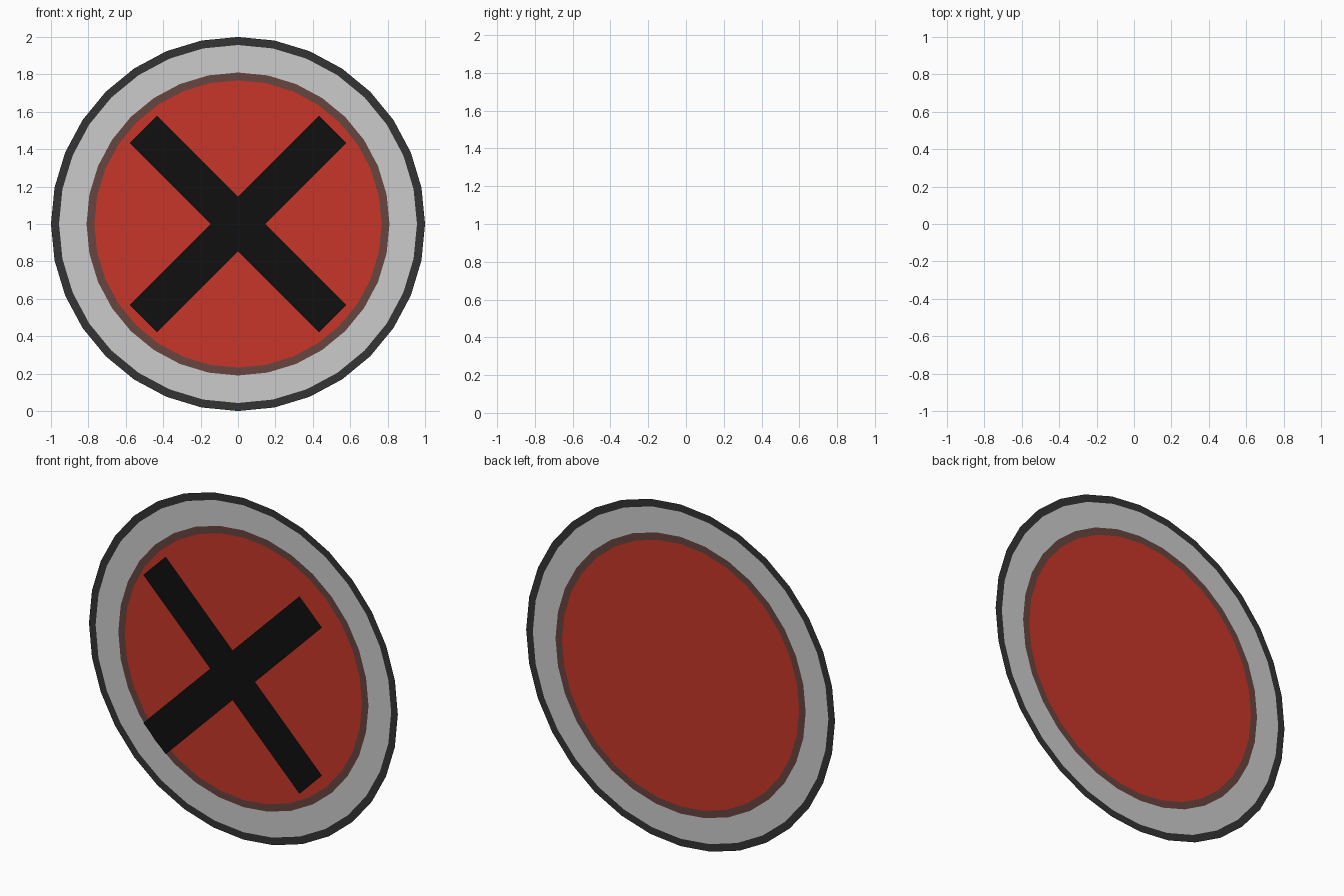
import bpy
import math

if "Cube" in bpy.data.objects:
    bpy.data.objects.remove(bpy.data.objects["Cube"])

SIDES = 32
CENTRE_Z = 1.0
DISC_Y = 0.05
CROSS_Y = -0.05


def material(name, rgb):
    mat = bpy.data.materials.new(name)
    mat.diffuse_color = (*rgb, 1.0)
    mat.use_nodes = True
    mat.node_tree.nodes["Principled BSDF"].inputs["Base Color"].default_value = mat.diffuse_color
    return mat


def add_object(name, verts, faces, mat=None):
    mesh = bpy.data.meshes.new(name)
    mesh.from_pydata(verts, [], faces)
    mesh.update()
    obj = bpy.data.objects.new(name, mesh)
    bpy.context.collection.objects.link(obj)
    if mat:
        mesh.materials.append(mat)
    return obj


def circle(radius):
    angles = [2 * math.pi * i / SIDES for i in range(SIDES)]
    return [(radius * math.cos(a), DISC_Y, CENTRE_Z + radius * math.sin(a))
            for a in angles]


def ring(name, outer, inner, mat=None):
    n = SIDES
    faces = [(i, (i + 1) % n, n + (i + 1) % n, n + i) for i in range(n)]
    return add_object(name, circle(outer) + circle(inner), faces, mat)


dark = material("dark_grey", (0.033, 0.033, 0.033))
brown = material("dull_brown", (0.135, 0.058, 0.05))
red = material("red", (0.57, 0.037, 0.022))
black = material("black", (0.005, 0.005, 0.005))

# Flat concentric rings, edge to edge in one plane
ring("outer_edge", 1.0, 0.957, dark)
ring("grey_band", 0.957, 0.81)
ring("inner_edge", 0.81, 0.768, brown)

# Red centre disc
add_object("centre_disc", circle(0.768), [tuple(range(SIDES))], red)

# Diagonal cross floating just in front: centre square plus four arms
HALF_LENGTH, HALF_WIDTH = 0.715, 0.1025


def turned(u, v, angle):
    c, s = math.cos(angle), math.sin(angle)
    return (u * c - v * s, CROSS_Y, CENTRE_Z + u * s + v * c)


verts, faces = [], []
for k in range(4):
    angle = math.pi / 4 + k * math.pi / 2
    verts += [turned(HALF_WIDTH, -HALF_WIDTH, angle),
              turned(HALF_LENGTH, -HALF_WIDTH, angle),
              turned(HALF_LENGTH, HALF_WIDTH, angle)]
    b = 3 * k
    faces.append((b, b + 1, b + 2, (b + 3) % 12))
faces.append((0, 3, 6, 9))
add_object("cross", verts, faces, black)
